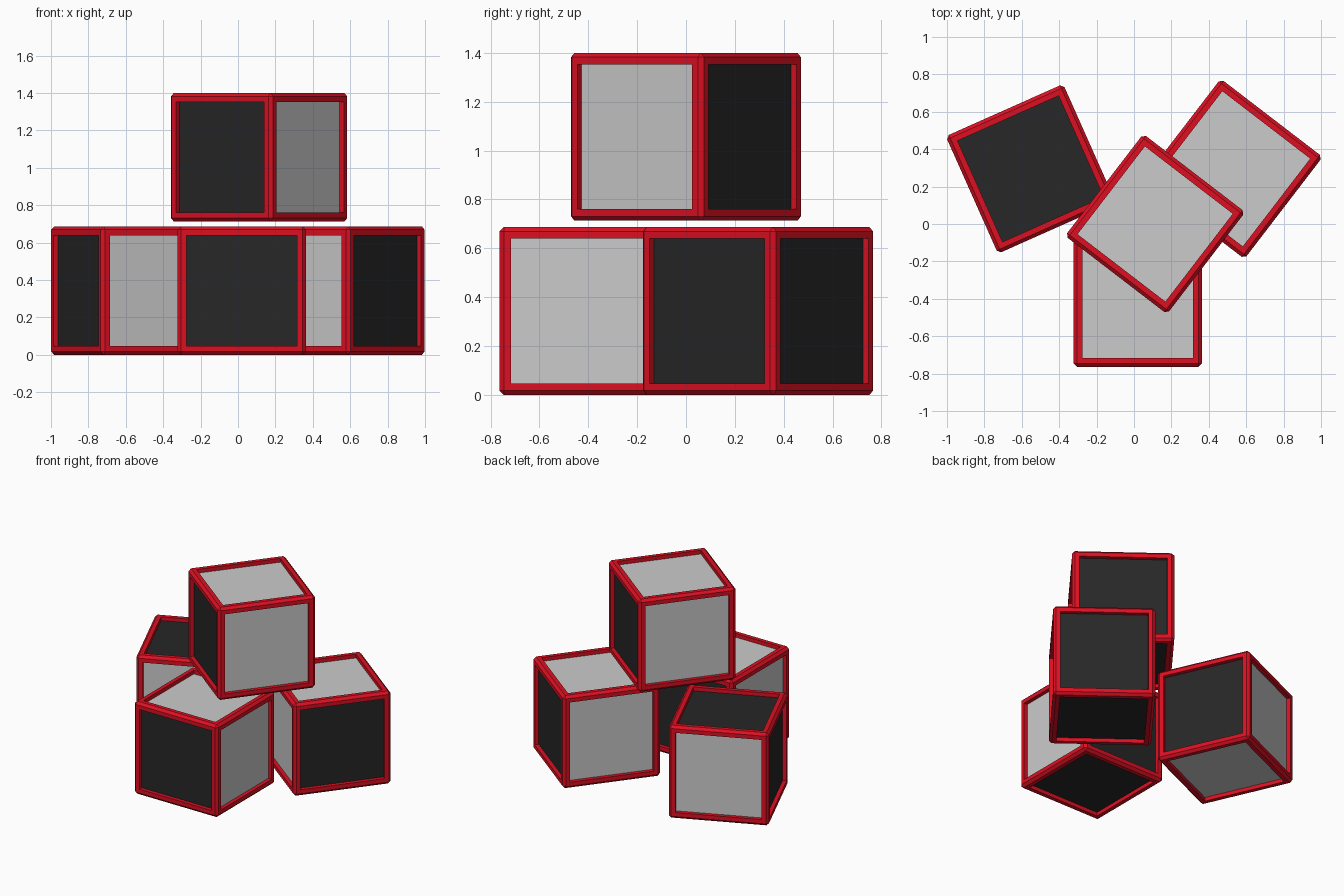
import bpy, bmesh
from math import radians
from mathutils import Vector

if "Cube" in bpy.data.objects:
    bpy.data.objects.remove(bpy.data.objects["Cube"])

S = 0.687        # cube edge
CHAMFER = 0.018
BORDER = 0.06    # frame width seen on each face
RECESS = 0.028   # panel depth below the frame


def material(name, rgb):
    m = bpy.data.materials.new(name)
    m.diffuse_color = (*rgb, 1)
    m.use_nodes = True
    m.node_tree.nodes["Principled BSDF"].inputs["Base Color"].default_value = m.diffuse_color
    return m


RED = material("red_frame", (0.72, 0.005, 0.016))
BLACK = material("black_panel", (0.02, 0.02, 0.02))


def add_object(name, bm, mats, loc, angle):
    mesh = bpy.data.meshes.new(name)
    bm.to_mesh(mesh)
    bm.free()
    for m in mats:
        mesh.materials.append(m)
    ob = bpy.data.objects.new(name, mesh)
    ob.location = loc
    ob.rotation_euler.z = radians(angle)
    bpy.context.collection.objects.link(ob)
    return ob


def big_faces(bm):
    return [f for f in bm.faces if max(abs(c) for c in f.normal) > 0.99
            and f.calc_area() > 0.1]


def frame(name, loc, angle):
    # chamfered cube with a square window sunk into each side
    bm = bmesh.new()
    bmesh.ops.create_cube(bm, size=S)
    bmesh.ops.bevel(bm, geom=bm.edges[:], offset=CHAMFER, segments=1,
                    affect='EDGES')
    bm.normal_update()
    faces = big_faces(bm)
    bmesh.ops.inset_individual(bm, faces=faces, thickness=BORDER - CHAMFER)
    for f in faces:
        n = f.normal.copy()
        res = bmesh.ops.extrude_discrete_faces(bm, faces=[f])
        floor = res["faces"][0]
        bmesh.ops.translate(bm, verts=floor.verts[:], vec=-n * (RECESS + 0.002))
        bmesh.ops.delete(bm, geom=[floor], context='FACES_ONLY')
    return add_object(name, bm, [RED], loc, angle)


def panels(name, loc, angle, dark):
    # inner cube: plain grey sides, black on the listed directions
    bm = bmesh.new()
    bmesh.ops.create_cube(bm, size=S - 2 * RECESS)
    bm.normal_update()
    for f in bm.faces:
        f.material_index = int(any(f.normal.dot(Vector(d)) > 0.9 for d in dark))
    return add_object(name, bm, [None, BLACK], loc, angle)


PX, NX = (1, 0, 0), (-1, 0, 0)
PY, NY = (0, 1, 0), (0, -1, 0)
PZ, NZ = (0, 0, 1), (0, 0, -1)
LOW, HIGH = S / 2, 1.40 - S / 2

# three cubes on the floor, one stacked on top
cubes = [
    ("front_cube", (0.02, -0.42, LOW), 0, (PY, NY, NZ)),
    ("left_cube", (-0.553, 0.295, LOW), 24, (PX, NX, PZ)),
    ("right_cube", (0.527, 0.295, LOW), -37.5, (PX, PY, NZ)),
    ("top_cube", (0.113, 0.0, HIGH), -37.5, (PY, NY, NZ)),
]
for name, loc, angle, dark in cubes:
    frame(name + "_frame", loc, angle)
    panels(name + "_panels", loc, angle, dark)
